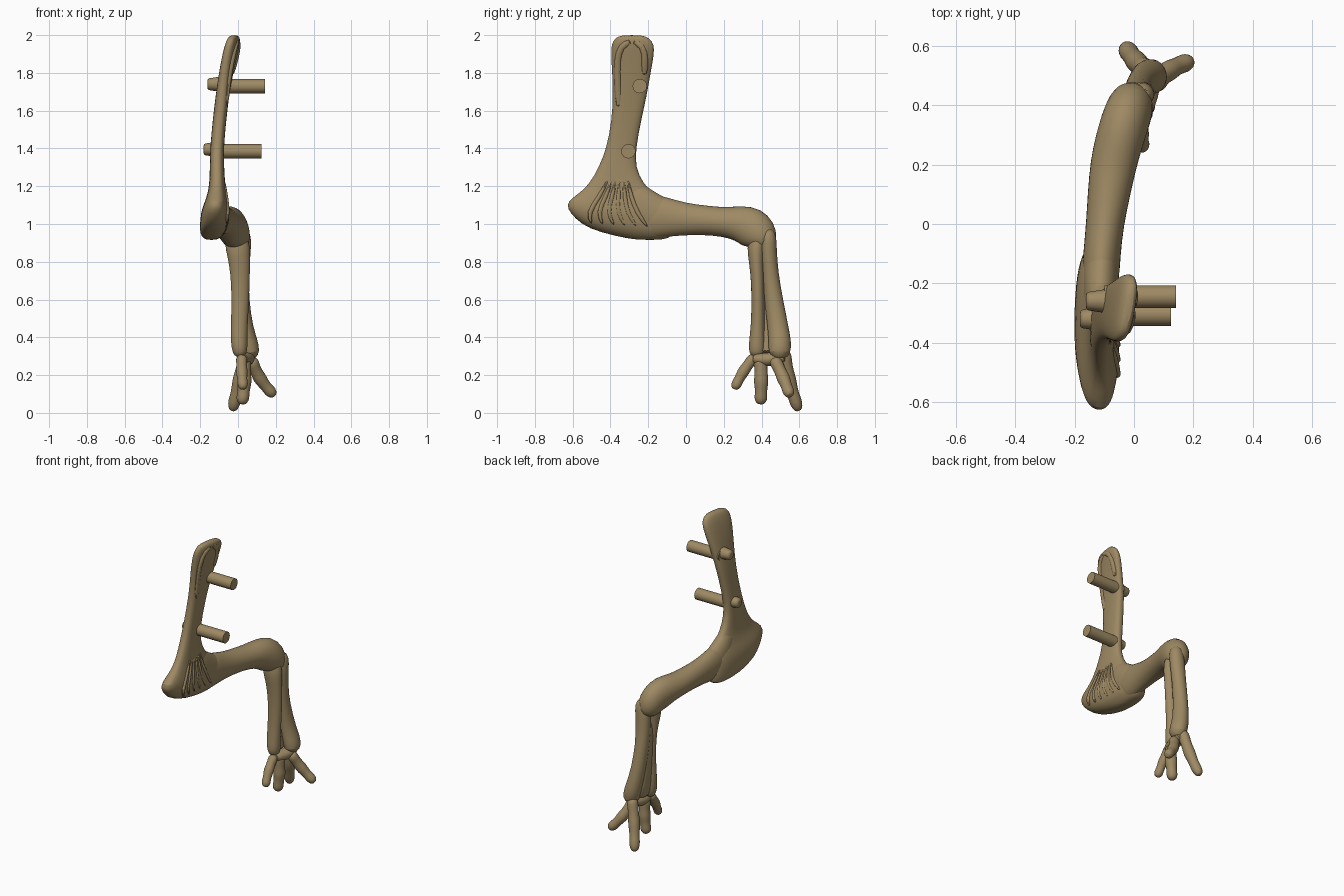
import bpy, bmesh, math
from mathutils import Vector

bone_mat = bpy.data.materials.new("aged_bone_tan")
bone_mat.diffuse_color = (0.34, 0.25, 0.125, 1)


def finish(obj, angle=40):
    obj.data.materials.append(bone_mat)
    bpy.ops.object.select_all(action='DESELECT')
    obj.select_set(True)
    bpy.context.view_layer.objects.active = obj
    bpy.ops.object.shade_smooth_by_angle(angle=math.radians(angle))


def loft(name, rings, flat=None, power=2.0, sides=16, subdiv=1):
    """Skin rings (x, y, z, half width in x, half width across).
    Rings follow the path unless a fixed normal is given."""
    pts = [Vector(r[:3]) for r in rings]
    bm = bmesh.new()
    loops = []
    for i, r in enumerate(rings):
        t = Vector(flat) if flat else pts[min(i + 1, len(pts) - 1)] - pts[max(i - 1, 0)]
        t.normalize()
        u = Vector((1, 0, 0))
        u = (u - t * u.dot(t)).normalized()
        v = t.cross(u)
        skew = r[5] if len(r) > 5 else 0      # x drift along the long axis
        loop = []
        for k in range(sides):
            a = 2 * math.pi * k / sides
            c, s = math.cos(a), math.sin(a)
            c = math.copysign(abs(c) ** (2 / power), c)
            s = math.copysign(abs(s) ** (2 / power), s)
            p = pts[i] + u * (c * r[3] + skew * s) + v * s * r[4]
            loop.append(bm.verts.new(p))
        loops.append(loop)
    for a, b in zip(loops, loops[1:]):
        for k in range(sides):
            n = (k + 1) % sides
            bm.faces.new((a[k], a[n], b[n], b[k]))
    bm.faces.new(loops[0][::-1])
    bm.faces.new(loops[-1])
    bmesh.ops.recalc_face_normals(bm, faces=bm.faces)
    me = bpy.data.meshes.new(name)
    bm.to_mesh(me)
    bm.free()
    obj = bpy.data.objects.new(name, me)
    bpy.context.collection.objects.link(obj)
    if subdiv:
        m = obj.modifiers.new("Smooth", 'SUBSURF')
        m.levels = m.render_levels = subdiv
    finish(obj)
    return obj


# shoulder blade flaring down into the wide lower plate
loft("shoulder_blade", [
    (-0.140, -0.19, 0.915, 0.030, 0.07),
    (-0.140, -0.22, 0.935, 0.055, 0.15, 0.01),
    (-0.130, -0.29, 0.975, 0.072, 0.23, 0.01),
    (-0.125, -0.335, 1.03, 0.075, 0.255),
    (-0.120, -0.365, 1.08, 0.072, 0.265),
    (-0.115, -0.375, 1.12, 0.060, 0.255),
    (-0.112, -0.370, 1.16, 0.050, 0.200),
    (-0.110, -0.368, 1.21, 0.042, 0.145),
    (-0.111, -0.365, 1.30, 0.038, 0.097),
    (-0.112, -0.343, 1.40, 0.036, 0.078),
    (-0.098, -0.315, 1.55, 0.036, 0.078),
    (-0.083, -0.297, 1.68, 0.036, 0.090),
    (-0.063, -0.289, 1.80, 0.036, 0.102, 0.010),
    (-0.042, -0.283, 1.90, 0.035, 0.115, 0.016),
    (-0.029, -0.282, 1.95, 0.033, 0.114, 0.018),
    (-0.022, -0.285, 1.985, 0.027, 0.092, 0.016),
    (-0.020, -0.287, 2.0, 0.014, 0.055, 0.010),
], flat=(0, 0, 1), power=2.6, sides=24)

# raised rim around the upper blade
rim = [(-0.060, -0.355, 1.60), (-0.045, -0.362, 1.75), (-0.024, -0.365, 1.87),
       (-0.006, -0.345, 1.945), (0.005, -0.285, 1.97), (0.010, -0.225, 1.945),
       (-0.004, -0.215, 1.87), (-0.030, -0.222, 1.78)]
for n, half in (("rear", rim[:5]), ("front", rim[4:])):
    loft("blade_rim_" + n, [(x - 0.008, y, z, 0.016, 0.020) for x, y, z in half], sides=8)

# shallow ridges fanning out over the plate
for i in range(6):
    f = i / 5
    loft("plate_ridge_%d" % i, [
        (-0.076, -0.41 + 0.10 * f, 1.24, 0.008, 0.008),
        (-0.064, -0.46 + 0.17 * f, 1.14, 0.014, 0.013),
        (-0.054, -0.52 + 0.26 * f, 1.06, 0.014, 0.015),
        (-0.060, -0.50 + 0.30 * f, 1.00 - 0.02 * f, 0.006, 0.008)], sides=8)

# web joining plate and upper arm
loft("shoulder_joint", [
    (-0.110, -0.36, 1.11, 0.040, 0.11),
    (-0.112, -0.27, 1.10, 0.058, 0.145),
    (-0.113, -0.20, 1.06, 0.064, 0.135),
    (-0.110, -0.12, 1.035, 0.062, 0.108),
    (-0.105, -0.05, 1.030, 0.055, 0.09)], flat=(0, 1, 0))

# upper arm with knobbly elbow end
loft("upper_arm", [
    (-0.115, -0.26, 1.045, 0.045, 0.09),
    (-0.113, -0.18, 1.040, 0.066, 0.122),
    (-0.108, -0.10, 1.035, 0.064, 0.106),
    (-0.098, 0.00, 1.025, 0.065, 0.086),
    (-0.085, 0.10, 1.020, 0.073, 0.080),
    (-0.070, 0.20, 1.010, 0.080, 0.078),
    (-0.050, 0.28, 1.005, 0.083, 0.096),
    (-0.030, 0.345, 0.985, 0.084, 0.114),
    (-0.012, 0.395, 0.945, 0.080, 0.100),
    (-0.002, 0.420, 0.895, 0.068, 0.070),
    (0.002, 0.425, 0.865, 0.030, 0.035)])

# paired forearm bones
loft("forearm_front_bone", [
    (-0.015, 0.385, 0.935, 0.045, 0.03),
    (-0.005, 0.375, 0.900, 0.068, 0.052),
    (0.004, 0.370, 0.840, 0.062, 0.045),
    (0.012, 0.378, 0.740, 0.052, 0.036),
    (0.013, 0.382, 0.600, 0.047, 0.035),
    (0.006, 0.380, 0.460, 0.045, 0.037),
    (0.006, 0.376, 0.370, 0.045, 0.044),
    (0.010, 0.375, 0.320, 0.040, 0.044),
    (0.012, 0.378, 0.295, 0.022, 0.025)])
loft("forearm_rear_bone", [
    (0.030, 0.430, 0.975, 0.022, 0.025),
    (0.026, 0.437, 0.940, 0.046, 0.043),
    (0.018, 0.437, 0.870, 0.052, 0.044),
    (0.012, 0.446, 0.740, 0.046, 0.043),
    (0.015, 0.464, 0.600, 0.044, 0.050),
    (0.032, 0.488, 0.450, 0.048, 0.056),
    (0.052, 0.498, 0.370, 0.056, 0.062),
    (0.066, 0.495, 0.315, 0.052, 0.060),
    (0.068, 0.495, 0.285, 0.028, 0.030)])
# narrow web closing the gap on the inner side
loft("forearm_web", [
    (-0.010, 0.405, 0.86, 0.025, 0.04),
    (-0.008, 0.420, 0.60, 0.022, 0.04),
    (0.000, 0.435, 0.38, 0.025, 0.06),
    (0.020, 0.435, 0.31, 0.030, 0.06)])

# wrist bones and spread fingers with swollen joints
loft("wrist", [
    (0.03, 0.345, 0.290, 0.024, 0.022),
    (0.03, 0.400, 0.280, 0.040, 0.036),
    (0.05, 0.470, 0.285, 0.045, 0.038),
    (0.06, 0.535, 0.300, 0.030, 0.030)])
fingers = {
    "front_finger": ([(0.02, 0.365, 0.30), (0.020, 0.305, 0.22), (0.028, 0.255, 0.125)], 0.030),
    "middle_finger": ([(0.03, 0.395, 0.29), (0.034, 0.398, 0.17), (0.020, 0.395, 0.045)], 0.037),
    "outer_finger": ([(0.07, 0.465, 0.29), (0.115, 0.515, 0.185), (0.195, 0.550, 0.090)], 0.034),
    "rear_finger": ([(0.045, 0.520, 0.33), (0.010, 0.545, 0.18), (-0.030, 0.598, 0.010)], 0.036),
}
for name, (path, r) in fingers.items():
    a, b, c = (Vector(p) for p in path)
    rings = []
    for t, k in ((0, .7), (.1, 1.1), (.27, .92), (.45, 1.05), (.55, 1.08),
                 (.72, .85), (.86, 1.0), (.95, .8), (1, .4)):
        p = a * (1 - t) * (1 - 2 * t) + b * 4 * t * (1 - t) + c * t * (2 * t - 1)
        rings.append((*p, r * k, r * k))
    loft(name, rings, sides=12)

# mounting pegs with rounded knobs on the inner side
for n, y, z, x0, x1 in (("upper", -0.245, 1.73, -0.10, 0.142),
                        ("lower", -0.305, 1.385, -0.12, 0.125)):
    bpy.ops.mesh.primitive_cylinder_add(vertices=16, radius=0.038, depth=x1 - x0,
                                        location=((x0 + x1) / 2, y, z),
                                        rotation=(0, math.pi / 2, 0))
    peg = bpy.context.object
    peg.name = n + "_peg"
    finish(peg)
    xk = x0 - 0.062
    bpy.ops.mesh.primitive_cone_add(vertices=12, radius1=0.030, radius2=0.042, depth=0.08,
                                    location=(xk + 0.04, y - 0.015, z + 0.01),
                                    rotation=(0, math.pi / 2, 0))
    knob = bpy.context.object
    knob.name = n + "_peg_knob"
    bev = knob.modifiers.new("Round", 'BEVEL')
    bev.width = 0.01
    bev.segments = 2
    finish(knob)
